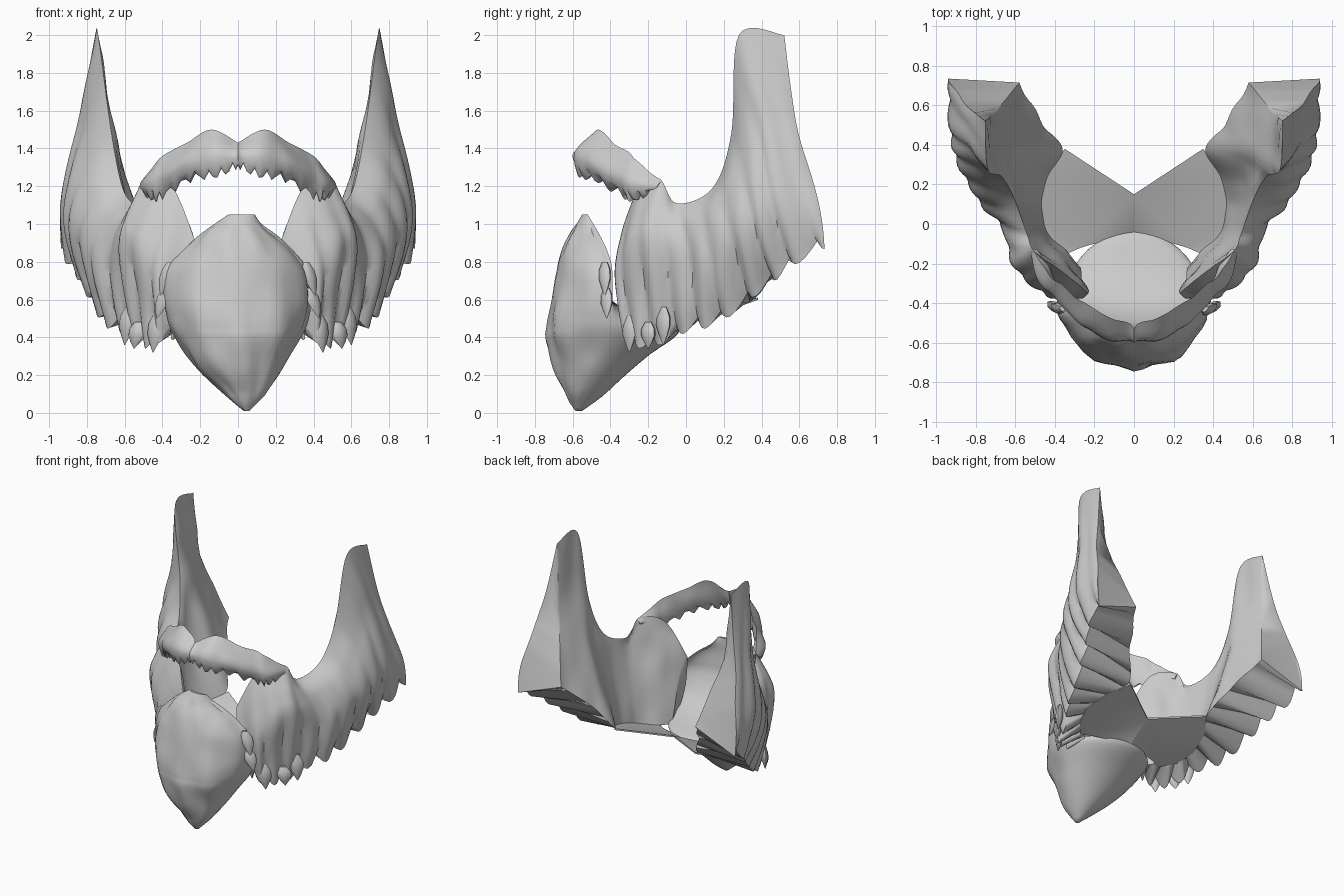
import bpy, bmesh, math
from mathutils import Vector, noise

if "Cube" in bpy.data.objects:
    bpy.data.objects.remove(bpy.data.objects["Cube"])

gray = bpy.data.materials.new("hair_gray")
gray.diffuse_color = (0.6, 0.6, 0.6, 1)
gray.use_nodes = True
gray.node_tree.nodes["Principled BSDF"].inputs["Base Color"].default_value = gray.diffuse_color


def spline(pts, n):
    """Catmull-Rom samples through the points, n per span."""
    pts = [Vector(p) for p in pts]
    out = []
    for i in range(len(pts) - 1):
        a, b = pts[max(i - 1, 0)], pts[i]
        c, d = pts[i + 1], pts[min(i + 2, len(pts) - 1)]
        for k in range(n):
            t = k / n
            out.append(0.5 * (2 * b + (c - a) * t + (2 * a - 5 * b + 4 * c - d) * t * t
                              + (3 * b - a - 3 * c + d) * t ** 3))
    return out + [pts[-1]]


def lump(p, scale, amount):
    return amount * noise.noise(Vector((p.x * scale, p.y * scale, p.z * scale * 0.5)))


def make(name, rings, mirror=False, angle=50):
    """Skin closed rings into a capped body."""
    bm = bmesh.new()
    vr = [[bm.verts.new(p) for p in r] for r in rings]
    m = len(rings[0])
    for a, b in zip(vr, vr[1:]):
        for j in range(m):
            bm.faces.new((a[j], a[(j + 1) % m], b[(j + 1) % m], b[j]))
    bm.faces.new(vr[0][::-1])
    bm.faces.new(vr[-1])
    bmesh.ops.triangulate(bm, faces=[f for f in bm.faces if len(f.verts) > 4])
    bmesh.ops.recalc_face_normals(bm, faces=bm.faces)
    me = bpy.data.meshes.new(name)
    bm.to_mesh(me)
    bm.free()
    ob = bpy.data.objects.new(name, me)
    bpy.context.collection.objects.link(ob)
    me.materials.append(gray)
    if mirror:
        ob.modifiers.new("mirror", "MIRROR").use_clip = True
    bpy.ops.object.select_all(action="DESELECT")
    ob.select_set(True)
    bpy.context.view_layer.objects.active = ob
    bpy.ops.object.shade_smooth_by_angle(angle=math.radians(angle))
    return ob


def loft(stations, n):
    return list(zip(*[spline(line, n) for line in zip(*stations)]))


# Side whiskers: outer bottom, outer middle, outer upper, crest, inner middle, inner bottom
side = [
    [(.30, -.30, .42), (.27, -.37, .66), (.25, -.37, .80), (.23, -.35, .92), (.25, -.29, .80), (.28, -.22, .44)],
    [(.40, -.31, .40), (.43, -.36, .75), (.40, -.32, 1.0), (.35, -.25, 1.2), (.33, -.21, .90), (.34, -.15, .44)],
    [(.50, -.18, .37), (.59, -.22, .85), (.57, -.20, 1.05), (.50, -.14, 1.24), (.47, -.10, .90), (.43, -.06, .46)],
    [(.60, .00, .45), (.68, -.02, .80), (.63, -.03, 1.0), (.54, -.05, 1.11), (.53, .02, .85), (.47, .06, .50)],
    [(.70, .18, .50), (.80, .15, .85), (.73, .13, 1.08), (.61, .14, 1.19), (.55, .18, .90), (.43, .24, .55)],
    [(.79, .38, .65), (.89, .32, 1.0), (.80, .28, 1.3), (.67, .24, 1.48), (.56, .30, 1.05), (.36, .38, .62)],
    [(.86, .55, .78), (.92, .48, 1.1), (.83, .40, 1.6), (.74, .28, 2.0), (.66, .38, 1.5), (.46, .50, .80)],
    [(.93, .74, .90), (.92, .71, 1.1), (.83, .58, 1.55), (.75, .52, 2.0), (.71, .56, 1.5), (.57, .72, 1.0)],
]
rings = []
N = 9
for i, st in enumerate(loft(side, N)):
    u = i / N
    ring = []
    outer, inner = spline(st[:4], 8), spline([st[3], st[4], st[5]], 5)
    for j, p in enumerate(outer):
        v = j / (len(outer) - 1)
        tuft = abs(math.sin(u * math.pi * 1.5 + v * 2)) - .55
        nrm = Vector((.8, -.55, 0))
        q = p + nrm * (tuft * .035 * (1 - v) + lump(p, 6, .035) * (1 - v))
        q.z += tuft * -.07 * max(0, 1 - 3 * v)
        ring.append(q)
    for p in inner[1:]:
        ring.append(p + Vector((-.8, .5, 0)) * lump(p, 7, .025))
    rings.append(ring)
make("side_whiskers", rings, True)

# Chin beard: z, half width, widest y, front y, back y, x shift
chin = [(.01, .015, -.57, -.585, -.55, .045), (.09, .10, -.55, -.64, -.44, .035),
        (.20, .20, -.50, -.70, -.32, .015), (.31, .28, -.45, -.73, -.19, 0),
        (.40, .335, -.42, -.745, -.06, 0), (.45, .36, -.41, -.74, -.05, 0),
        (.50, .375, -.40, -.735, -.22, 0), (.60, .39, -.39, -.72, -.40, 0),
        (.75, .375, -.39, -.685, -.50, 0), (.84, .31, -.41, -.655, -.52, 0),
        (.93, .22, -.45, -.62, -.53, 0), (1.0, .125, -.49, -.58, -.53, 0),
        (1.05, .07, -.52, -.55, -.53, .02)]
rows = spline([(c[0], c[1], c[2]) for c in chin], 3)
ends = spline([(c[3], c[4], c[5]) for c in chin], 3)
rings = []
for (z, w, ym), (yf, yb, sx) in zip(rows, ends):
    ring = []
    for k in range(44):
        a = 2 * math.pi * k / 44
        c, s = math.cos(a), math.sin(a)
        y = ym + (ym - yf) * s if s < 0 else ym + (yb - ym) * s
        p = Vector((sx + w * c, y, z))
        if s < 0 and .06 < z < 1:
            d = lump(p, 8, .025) - .008 * abs(math.sin(a * 5 + z * 3))
            p += Vector((c, s, 0)) * d
        ring.append(p)
    rings.append(ring)
make("chin_beard", rings)

# Pointed locks at the sides of the chin and along the cheeks
for i, (x, y, z, r, h, lean) in enumerate([(.36, -.43, .80, .05, .18, .05), (.38, -.42, .66, .05, .16, .05),
                                           (.43, -.30, .52, .06, .20, .02), (.53, -.20, .48, .06, .14, .02),
                                           (.58, -.12, .56, .06, .20, .02), (.47, -.27, .75, .05, .25, .02)]):
    rings = []
    for t in (0, .25, .5, .75, 1):
        rr = r * math.sin(math.pi * (.12 + .86 * t)) * (1.1 - t * .4)
        c = Vector((x + lean * t, y, z - h * t))
        rings.append([c + Vector((.75 * math.cos(a) - .3 * math.sin(a), .6 * math.cos(a) + .4 * math.sin(a), 0)) * rr
                      for a in [k * math.pi / 4 for k in range(8)]])
    make("hair_lock_%d" % (i + 1), rings, True)

# Moustache: crest, front, lower edge, back
stache = [
    [(0, -.53, 1.43), (0, -.60, 1.37), (0, -.575, 1.31), (0, -.54, 1.36)],
    [(.14, -.455, 1.50), (.13, -.585, 1.38), (.11, -.565, 1.26), (.13, -.50, 1.36)],
    [(.27, -.38, 1.43), (.27, -.50, 1.34), (.25, -.46, 1.24), (.26, -.40, 1.32)],
    [(.40, -.28, 1.36), (.41, -.37, 1.26), (.40, -.33, 1.15), (.39, -.29, 1.24)],
    [(.46, -.21, 1.29), (.49, -.27, 1.22), (.46, -.26, 1.14), (.43, -.20, 1.20)],
    [(.51, -.14, 1.23), (.52, -.16, 1.20), (.51, -.16, 1.18), (.49, -.14, 1.20)],
]
rings = []
for i, st in enumerate(loft(stache, 6)):
    ring = spline(list(st) + [st[0]], 4)[:-1]
    for j, p in enumerate(ring):
        if i:
            p.y += lump(p, 9, .025)
        if j in (7, 8, 9):
            p.z -= .025 * math.sin(i * 2.2)
    rings.append(ring)
make("moustache", rings, True)

# Thin web under the jaw joining both sides
top = [(0, .15, .56), (.35, .38, .61), (.45, .24, .56), (.49, .06, .50), (.45, -.06, .46),
       (.36, -.16, .44), (.27, -.12, .44), (0, -.04, .44)]
make("jaw_web", [[Vector(p) - Vector((0, 0, d)) for p in top] for d in (0, .012)], True, 20)
